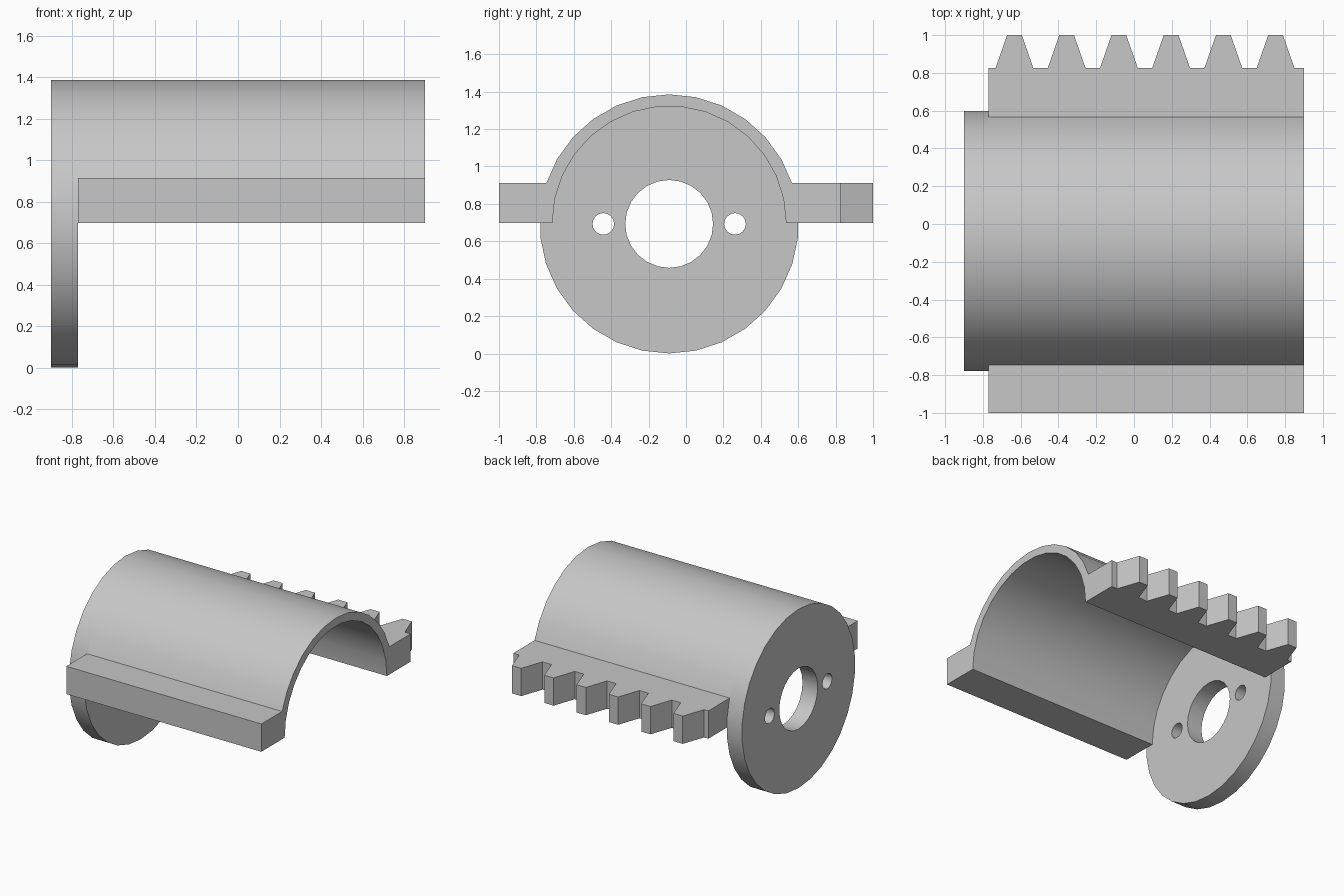
import bpy, bmesh, math
from mathutils import Vector

cube = bpy.data.objects.get("Cube")
if cube:
    bpy.data.objects.remove(cube, do_unlink=True)

grey = bpy.data.materials.new("light grey")
grey.use_nodes = True
colour = (0.57, 0.57, 0.57, 1)
grey.diffuse_color = colour
grey.node_tree.nodes["Principled BSDF"].inputs["Base Color"].default_value = colour

# Main dimensions
CY, CZ = -0.09, 0.693          # cylinder axis
R_OUT, R_IN = 0.6925, 0.625
X_BACK, X_PLATE, X_END = -0.9, -0.77, 0.9
RAIL_LOW, RAIL_TOP = 0.698, 0.913
TOOTH_ROOT = 0.826


def arc(radius, start, end, steps, y=CY, z=CZ):
    """Points in the YZ plane, angles measured in degrees from straight up."""
    angles = [math.radians(start + (end - start) * i / steps) for i in range(steps + 1)]
    return [(y + radius * math.sin(a), z + radius * math.cos(a)) for a in angles]


def circle(radius, sides, y=CY):
    return arc(radius, 0, 360, sides, y)[:-1]


def prism(name, loops, place, depth):
    """Fill outlines (with holes), then extrude them along depth."""
    bm = bmesh.new()
    edges = []
    for loop in loops:
        verts = [bm.verts.new(place(*p)) for p in loop]
        edges += [bm.edges.new((v, verts[i - 1])) for i, v in enumerate(verts)]
    bmesh.ops.triangle_fill(bm, use_beauty=True, edges=edges)
    grown = bmesh.ops.extrude_face_region(bm, geom=bm.faces[:], use_keep_orig=True)
    moved = [g for g in grown["geom"] if isinstance(g, bmesh.types.BMVert)]
    bmesh.ops.translate(bm, verts=moved, vec=Vector(depth))
    bmesh.ops.recalc_face_normals(bm, faces=bm.faces[:])
    mesh = bpy.data.meshes.new(name)
    bm.to_mesh(mesh)
    bm.free()
    mesh.materials.append(grey)
    obj = bpy.data.objects.new(name, mesh)
    bpy.context.collection.objects.link(obj)
    bpy.ops.object.select_all(action="DESELECT")
    obj.select_set(True)
    bpy.context.view_layer.objects.active = obj
    bpy.ops.object.shade_smooth_by_angle(angle=math.radians(30))
    return obj


# Round end plate with a centre bore and two bolt holes
prism("end_plate",
      [circle(R_OUT, 30), circle(0.235, 24)]
      + [circle(0.058, 16, CY + side * 0.352) for side in (-1, 1)],
      lambda y, z: (X_BACK, y, z), (X_PLATE - X_BACK, 0, 0))

# Half-round shell with a flat rail on each side
profile = [(-1, RAIL_LOW), (-1, RAIL_TOP), (CY - 0.656, RAIL_TOP)]
profile += arc(R_OUT, -60, 60, 10)
profile += [(CY + 0.656, RAIL_TOP), (TOOTH_ROOT, RAIL_TOP), (TOOTH_ROOT, RAIL_LOW)]
profile += arc(R_IN, 90, -90, 15, z=RAIL_LOW)
prism("shell_with_rails", [profile],
      lambda y, z: (X_PLATE, y, z), (X_END - X_PLATE, 0, 0))

# Row of rack teeth along the back rail
for i in range(6):
    x = -0.633 + i * 0.2765
    outline = [(x - 0.1, TOOTH_ROOT), (x - 0.039, 1), (x + 0.039, 1), (x + 0.1, TOOTH_ROOT)]
    prism(f"rack_tooth_{i + 1}", [outline],
          lambda px, py: (px, py, RAIL_LOW), (0, 0, RAIL_TOP - RAIL_LOW))
